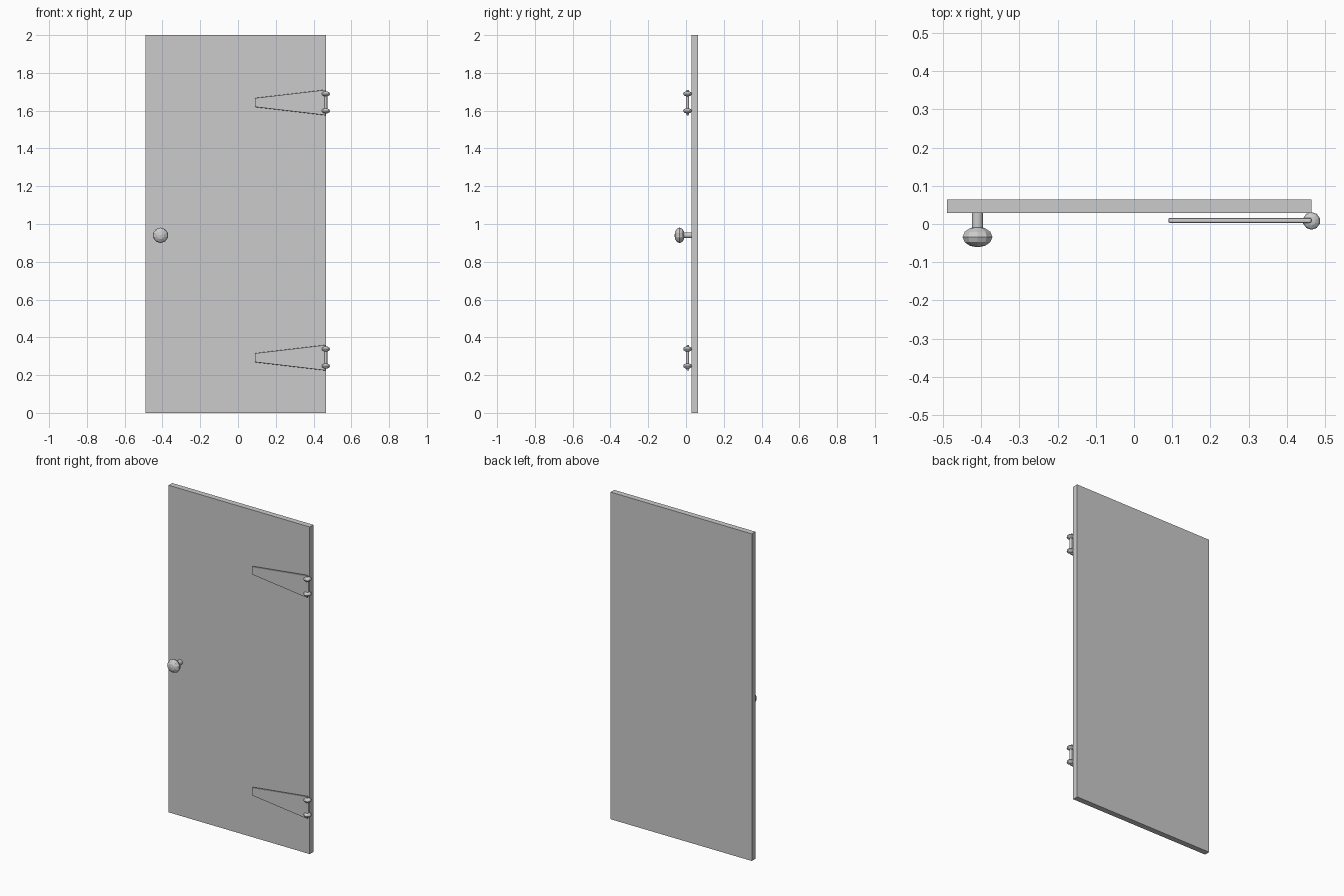
import bpy, bmesh
from math import radians

if "Cube" in bpy.data.objects:
    bpy.data.objects.remove(bpy.data.objects["Cube"])


def ball(name, loc, scale, rot=(0, 0, 0)):
    bpy.ops.mesh.primitive_uv_sphere_add(segments=10, ring_count=6, radius=1, location=loc, rotation=rot)
    ob = bpy.context.object
    ob.name = name
    ob.scale = scale
    return ob


def rod(name, loc, radius, depth, rot=(0, 0, 0)):
    bpy.ops.mesh.primitive_cylinder_add(vertices=12, radius=radius, depth=depth, location=loc, rotation=rot)
    ob = bpy.context.object
    ob.name = name
    bpy.ops.object.shade_smooth_by_angle(angle=radians(40))
    return ob


def strap(name, z):
    # tapered plate with rounded rim
    profile = [(0.09, -0.024), (0.465, -0.068), (0.465, 0.068), (0.09, 0.024)]
    bm = bmesh.new()
    face = bm.faces.new([bm.verts.new((x, 0.003, z + dz)) for x, dz in profile])
    ext = bmesh.ops.extrude_face_region(bm, geom=[face])
    moved = [v for v in ext["geom"] if isinstance(v, bmesh.types.BMVert)]
    bmesh.ops.translate(bm, verts=moved, vec=(0, 0.013, 0))
    bmesh.ops.recalc_face_normals(bm, faces=bm.faces)
    mesh = bpy.data.meshes.new(name)
    bm.to_mesh(mesh)
    bm.free()
    ob = bpy.data.objects.new(name, mesh)
    bpy.context.collection.objects.link(ob)
    bev = ob.modifiers.new("rim", 'BEVEL')
    bev.width = 0.004
    bev.segments = 2


# door panel
bpy.ops.mesh.primitive_cube_add(size=1, location=(-0.0125, 0.0465, 1))
panel = bpy.context.object
panel.name = "door_panel"
panel.scale = (0.955, 0.035, 2)

# knob and its stem, pointing forward
turn = (radians(90), 0, 0)
rod("knob_stem", (-0.41, 0.005, 0.94), 0.015, 0.06, turn)
ball("door_knob", (-0.41, -0.034, 0.94), (0.041, 0.041, 0.027), turn)

# two strap hinges with pin and end balls
for label, z in (("lower", 0.292), ("upper", 1.643)):
    strap(label + "_hinge_strap", z)
    rod(label + "_hinge_pin", (0.465, 0.008, z), 0.008, 0.09)
    for end, dz in (("bottom", -0.044), ("top", 0.046)):
        ball(f"{label}_hinge_{end}_ball", (0.465, 0.008, z + dz), (0.023, 0.023, 0.014))
